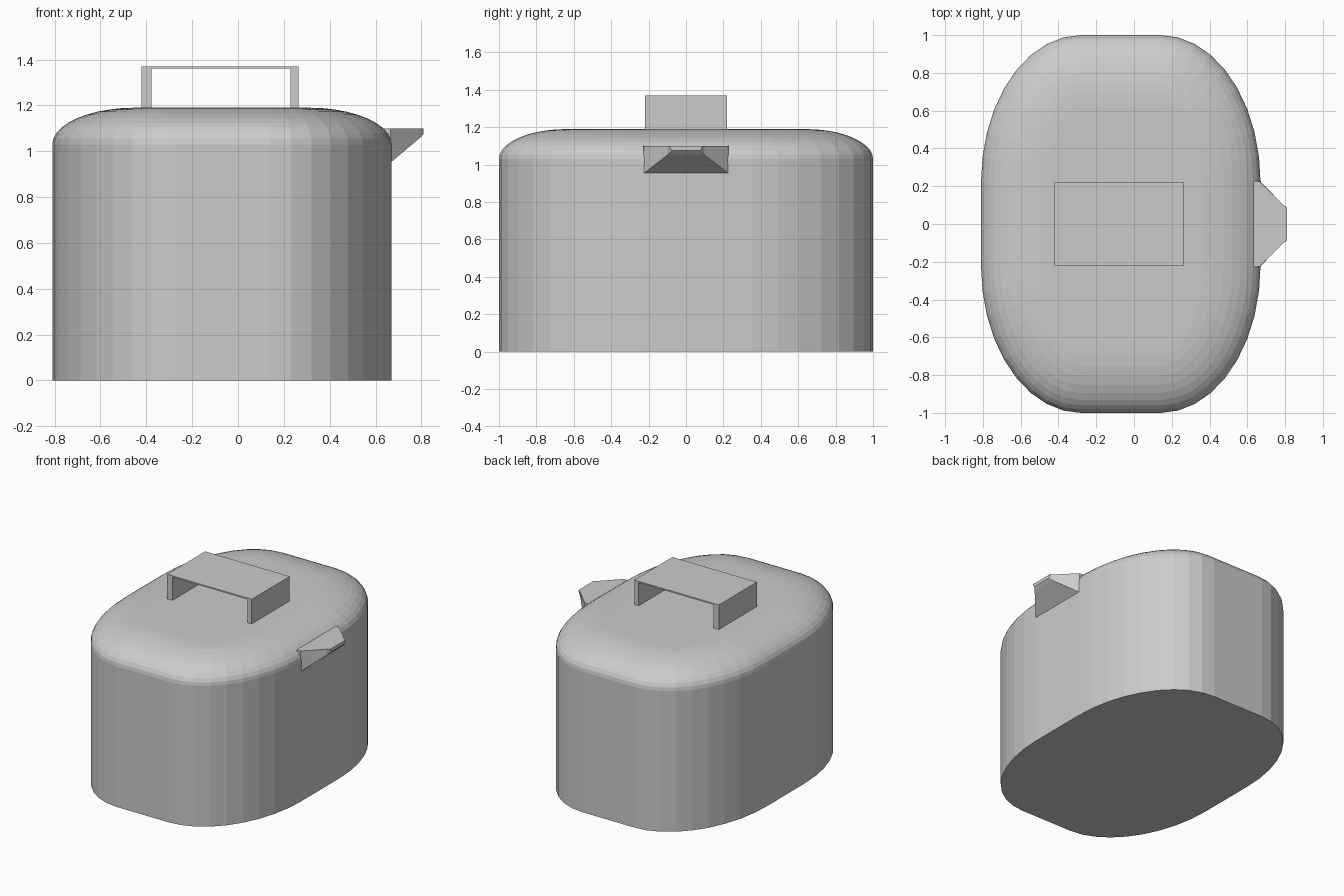
import bpy, bmesh, math

if "Cube" in bpy.data.objects:
    bpy.data.objects.remove(bpy.data.objects["Cube"])

CX = -0.07                     # body centre in x
FLAT_X, FLAT_Y = 0.21, 0.22    # half lengths of the straight sides
RX, RY = 0.53, 0.78            # corner radii
SEG = 9                        # facets per corner


def make_object(name, bm):
    bmesh.ops.recalc_face_normals(bm, faces=bm.faces)
    me = bpy.data.meshes.new(name)
    bm.to_mesh(me)
    bm.free()
    ob = bpy.data.objects.new(name, me)
    bpy.context.collection.objects.link(ob)
    return ob


def loft(name, rings):
    bm = bmesh.new()
    loops = [[bm.verts.new(p) for p in ring] for ring in rings]
    n = len(loops[0])
    for a, b in zip(loops, loops[1:]):
        for i in range(n):
            j = (i + 1) % n
            bm.faces.new((a[i], a[j], b[j], b[i]))
    bm.faces.new(loops[0])
    bm.faces.new(loops[-1])
    return make_object(name, bm)


def outline(inset, z):
    pts = []
    for k, (sx, sy) in enumerate([(1, 1), (-1, 1), (-1, -1), (1, -1)]):
        for i in range(SEG + 1):
            a = math.pi / 2 * (k + i / SEG)
            pts.append((CX + sx * FLAT_X + (RX - inset) * math.cos(a),
                        sy * FLAT_Y + (RY - inset) * math.sin(a), z))
    return pts


# kettle body: straight wall with an elliptical shoulder
rings = [outline(0, 0)]
STEPS = 10
for i in range(STEPS + 1):
    t = math.pi / 2 * i / STEPS
    rings.append(outline(0.36 * (1 - math.cos(t)), 1.03 + 0.16 * math.sin(t)))
loft("kettle_body", rings)

# handle: thin flat bar on two upright plates, one bent profile
profile = [(-0.42, 1.18), (-0.42, 1.37), (0.265, 1.37), (0.265, 1.18),
           (0.23, 1.18), (0.23, 1.36), (-0.378, 1.36), (-0.378, 1.18)]
loft("handle", [[(x, y, z) for x, z in profile] for y in (-0.22, 0.22)])

# spout: wedge narrowing to a short blunt lip
sections = [(0.625, 0.23, 0.95, 0.23, 1.10),
            (0.665, 0.23, 0.95, 0.225, 1.10),
            (0.79, 0.095, 1.055, 0.10, 1.10),
            (0.81, 0.075, 1.075, 0.09, 1.10)]
loft("spout", [[(x, -wb, zb), (x, wb, zb), (x, wt, zt), (x, -wt, zt)]
               for x, wb, zb, wt, zt in sections])
